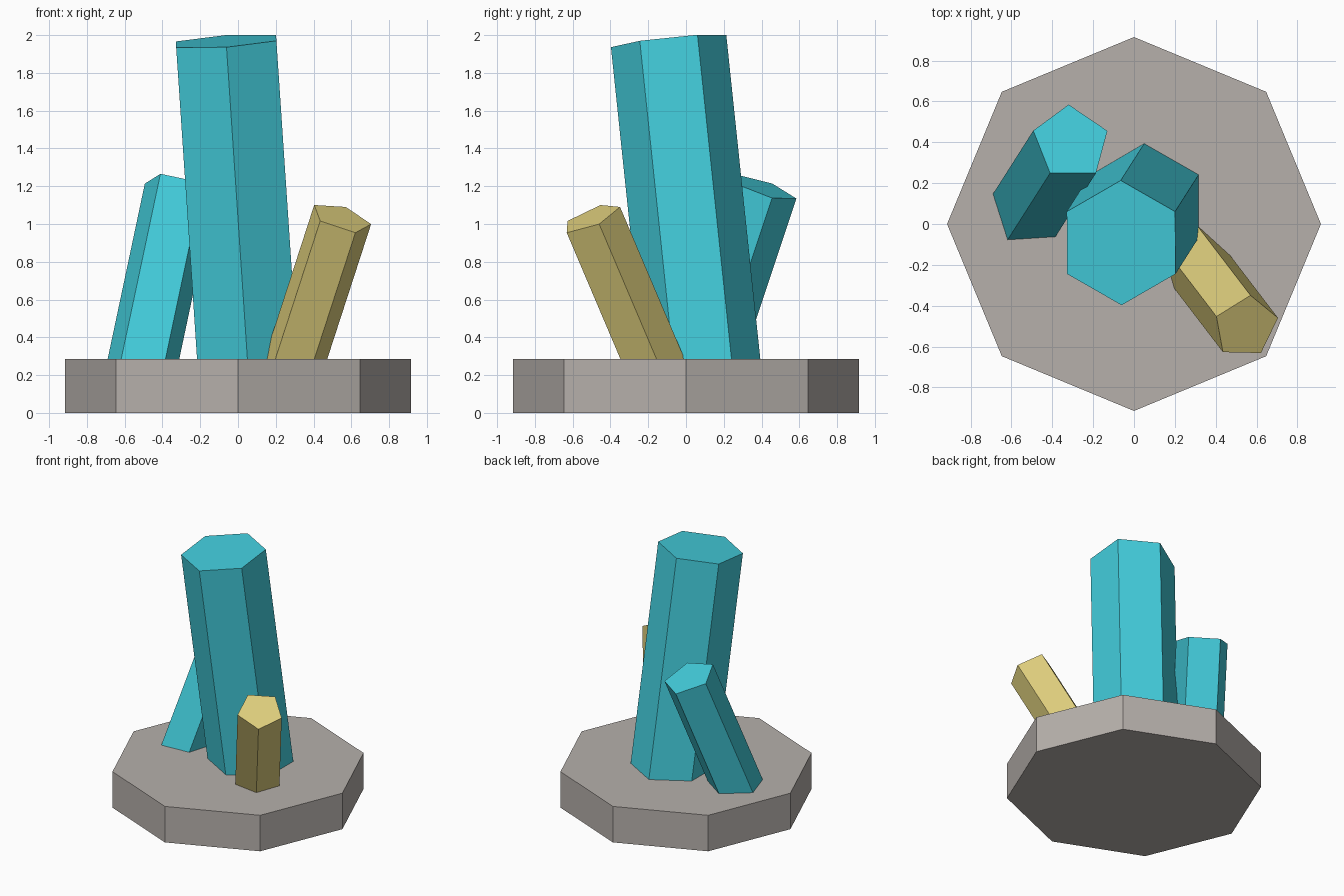
import bpy
import bmesh
from mathutils import Matrix, Vector

cube = bpy.data.objects.get("Cube")
if cube:
    bpy.data.objects.remove(cube, do_unlink=True)


def make_material(name, rgb):
    mat = bpy.data.materials.new(name)
    mat.use_nodes = True
    color = (*rgb, 1.0)
    mat.diffuse_color = color
    bsdf = next(n for n in mat.node_tree.nodes if n.type == 'BSDF_PRINCIPLED')
    bsdf.inputs["Base Color"].default_value = color
    return mat


def prism(name, sides, radius, top, axis, corner, bottom_z, mat):
    """Flat-ended prism ending at `top`, leaning along `axis`,
    with one corner turned towards `corner`."""
    top, lean = Vector(top), Vector(axis)
    bottom = top - lean * ((top.z - bottom_z) / lean.z)
    z = lean.normalized()
    corner = Vector(corner)
    y = (corner - z * corner.dot(z)).normalized()
    x = y.cross(z)
    frame = Matrix((x, y, z)).transposed().to_4x4()
    frame.translation = (top + bottom) / 2

    bm = bmesh.new()
    bmesh.ops.create_cone(bm, cap_ends=True, segments=sides, radius1=radius,
                          radius2=radius, depth=(top - bottom).length, matrix=frame)
    bmesh.ops.recalc_face_normals(bm, faces=bm.faces)
    mesh = bpy.data.meshes.new(name)
    bm.to_mesh(mesh)
    bm.free()
    mesh.materials.append(mat)
    obj = bpy.data.objects.new(name, mesh)
    bpy.context.collection.objects.link(obj)
    return obj


stone = make_material("grey_stone", (0.468, 0.434, 0.407))
cyan = make_material("cyan_crystal", (0.056, 0.61, 0.716))
gold = make_material("gold_crystal", (0.73, 0.617, 0.202))

# Octagonal stone slab
prism("stone_base", 8, 0.915, (0, 0, 0.285), (0, 0, 1), (0, 1, 0), 0, stone)

# Crystals, rooted inside the slab
root = 0.15
prism("large_crystal", 6, 0.307, (-0.063, -0.092, 1.968),
      (-0.067, -0.105, 1), (0, 1, 0), root, cyan)
prism("back_crystal", 5, 0.195, (-0.308, 0.399, 1.194),
      (0.212, 0.333, 1), (-0.012, 0.186, -0.06), root, cyan)
prism("front_crystal", 5, 0.167, (0.547, -0.504, 1.032),
      (0.325, -0.425, 1), (0.023, 0.154, 0.058), root, gold)
